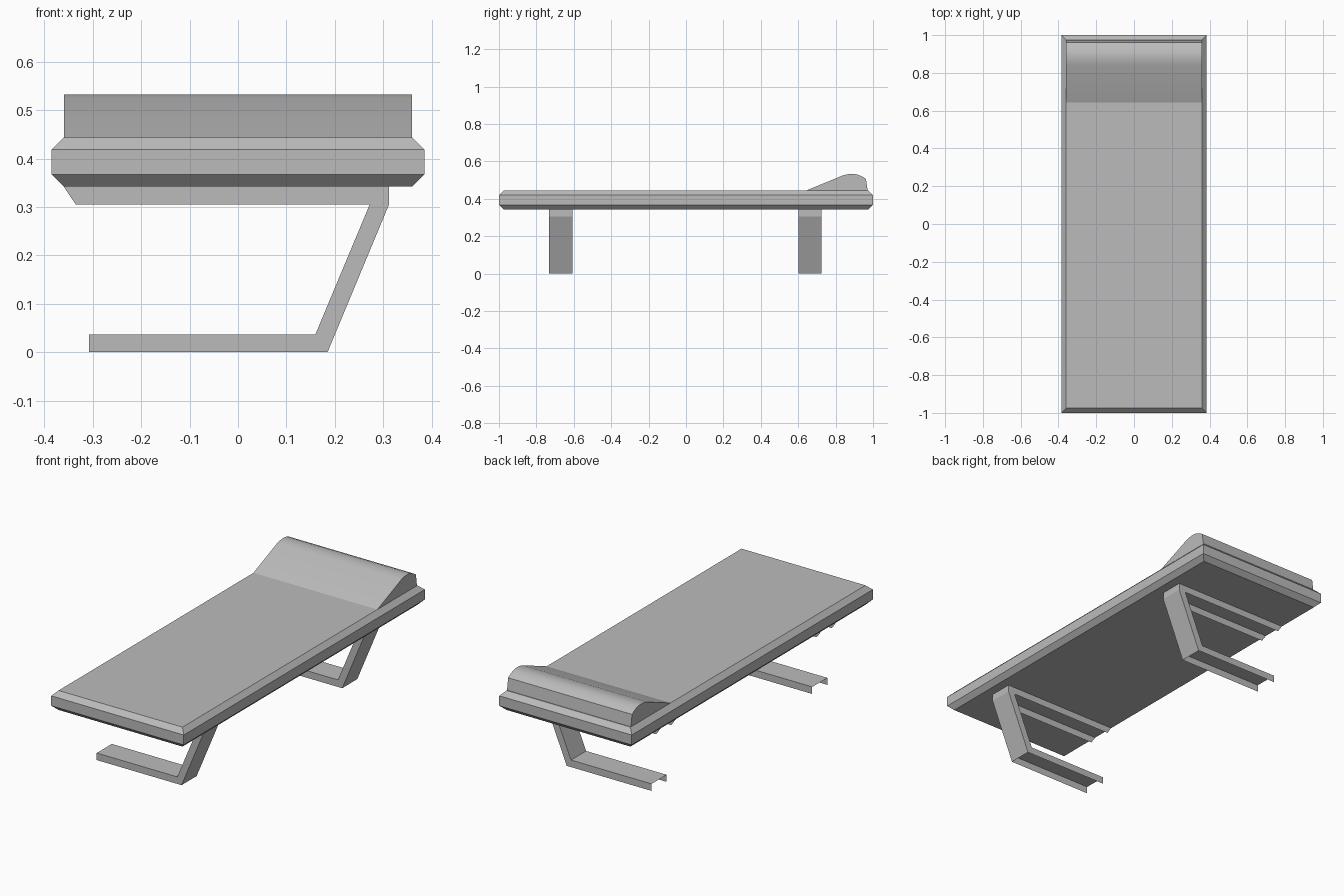
import bpy
import bmesh

cube = bpy.data.objects.get("Cube")
if cube:
    bpy.data.objects.remove(cube, do_unlink=True)

grey = bpy.data.materials.new("plain grey")
grey.use_nodes = True
COLOUR = (0.5, 0.5, 0.5, 1)
grey.diffuse_color = COLOUR
grey.node_tree.nodes["Principled BSDF"].inputs["Base Color"].default_value = COLOUR


def finish(name, bm, smooth_angle=None):
    """Turn a bmesh into a named grey object."""
    bmesh.ops.recalc_face_normals(bm, faces=bm.faces)
    mesh = bpy.data.meshes.new(name)
    bm.to_mesh(mesh)
    bm.free()
    mesh.materials.append(grey)
    obj = bpy.data.objects.new(name, mesh)
    bpy.context.collection.objects.link(obj)
    if smooth_angle:
        bpy.ops.object.select_all(action="DESELECT")
        obj.select_set(True)
        bpy.context.view_layer.objects.active = obj
        bpy.ops.object.shade_smooth_by_angle(angle=smooth_angle)
    return obj


def bridge(bm, a, b):
    for i in range(len(a)):
        j = (i + 1) % len(a)
        bm.faces.new((a[i], a[j], b[j], b[i]))


# Mattress: stacked rectangles with chamfered top and bottom rims
def build_mattress():
    bm = bmesh.new()
    rings = []
    for inset, z in ((0.025, 0.342), (0, 0.367), (0, 0.419), (0.025, 0.444)):
        x, y = 0.385 - inset, 1 - inset
        rings.append([bm.verts.new((sx * x, sy * y, z))
                      for sx, sy in ((-1, -1), (1, -1), (1, 1), (-1, 1))])
    for low, high in zip(rings, rings[1:]):
        bridge(bm, low, high)
    bm.faces.new(rings[0])
    bm.faces.new(rings[-1])
    finish("mattress", bm)


# Headrest: wedge with a rounded crest, extruded across the width
def build_headrest():
    profile = [(0.64, 0.443), (0.84, 0.525), (0.865, 0.531), (0.89, 0.533),
               (0.915, 0.53), (0.94, 0.52), (0.962, 0.506), (0.971, 0.443)]
    bm = bmesh.new()
    left, right = ([bm.verts.new((x, y, z)) for y, z in profile]
                   for x in (-0.36, 0.36))
    bridge(bm, left, right)
    bm.faces.new(left)
    bm.faces.new(right)
    finish("headrest", bm, 0.6)


# Leg: bent sheet channel, open below the foot and below the top rail
def build_leg(name, y_mid):
    outline = [(-0.36, 0.342), (0.312, 0.342), (0.312, 0.305), (0.185, 0),
               (-0.308, 0), (-0.308, 0.037), (0.16, 0.037), (0.272, 0.305),
               (-0.335, 0.305)]
    webs = (1, 2, 5, 6)  # outline edges closed by a plate
    bm = bmesh.new()
    front, back = ([bm.verts.new((x, y_mid + side * 0.0625, z)) for x, z in outline]
                   for side in (-1, 1))
    bm.faces.new(front)
    bm.faces.new(back)
    for i in webs:
        bm.faces.new((front[i], front[i + 1], back[i + 1], back[i]))
    finish(name, bm)


build_mattress()
build_headrest()
build_leg("front_leg", -0.67)
build_leg("back_leg", 0.663)
